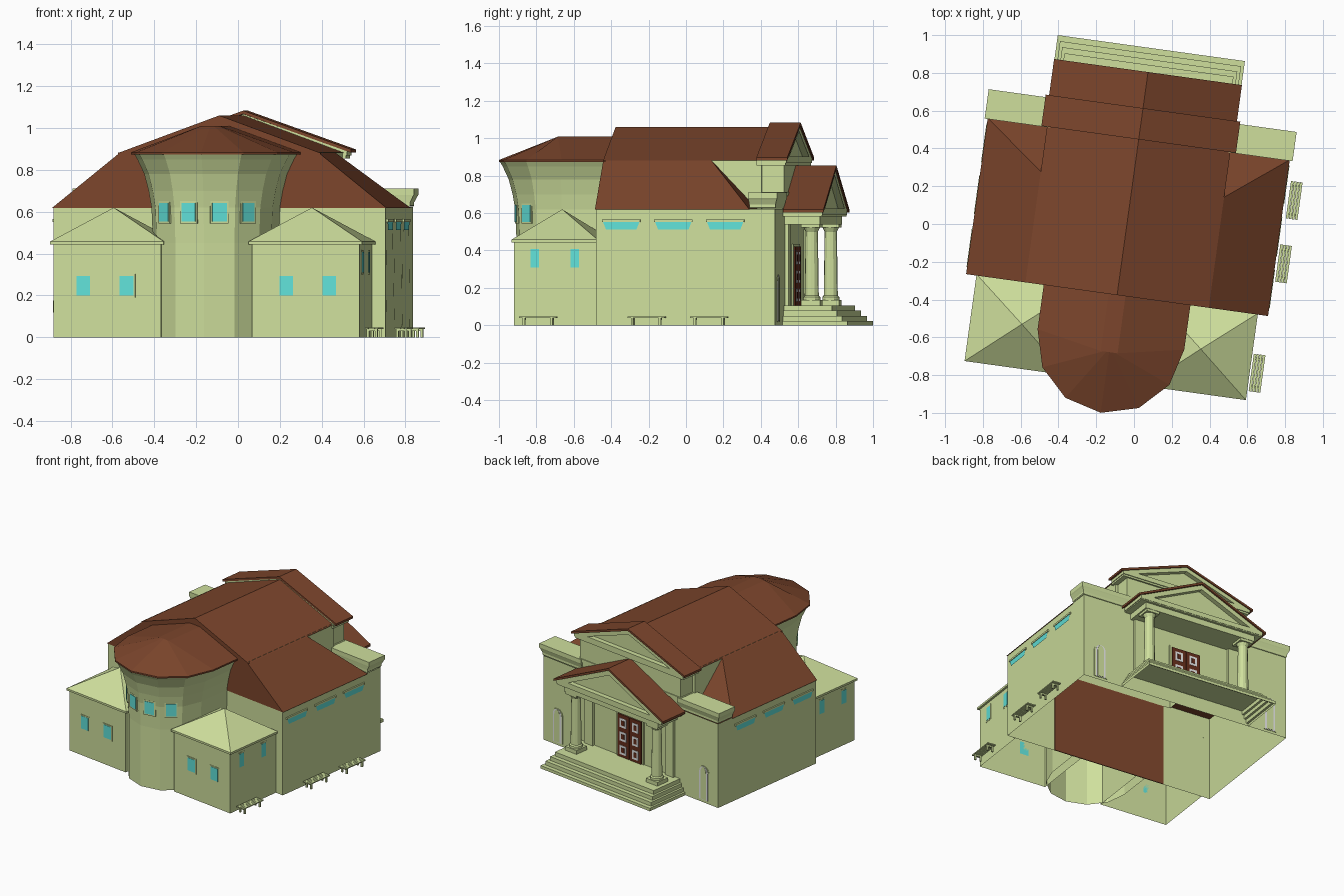
import bpy, math
from mathutils import Matrix, Vector

if "Cube" in bpy.data.objects:
    bpy.data.objects.remove(bpy.data.objects["Cube"])

# whole building is turned slightly about z
TURN = Matrix.Rotation(math.radians(-7.9), 4, 'Z') @ Matrix.Translation((-0.037, 0, 0))


def material(name, rgb):
    m = bpy.data.materials.new(name)
    m.diffuse_color = (*rgb, 1)
    m.use_nodes = True
    m.node_tree.nodes["Principled BSDF"].inputs["Base Color"].default_value = m.diffuse_color
    return m


GREEN = material("pale green plaster", (0.62, 0.74, 0.335))
ROOF = material("brown roof", (0.2, 0.06, 0.025))
BLUE = material("blue glass", (0.12, 0.76, 0.7))
DOOR = material("dark brown wood", (0.13, 0.027, 0.011))
WHITE = material("white trim", (0.9, 0.9, 0.9))


def mesh(name, verts, faces, mat):
    me = bpy.data.meshes.new(name)
    me.from_pydata([TURN @ Vector(v) for v in verts], [], faces)
    me.materials.append(mat)
    ob = bpy.data.objects.new(name, me)
    bpy.context.collection.objects.link(ob)
    return ob


def loft(name, rings, mat, bottom=True, top=True):
    n = len(rings[0])
    verts = [p for r in rings for p in r]
    faces = [(k * n + i, k * n + (i + 1) % n, (k + 1) * n + (i + 1) % n, (k + 1) * n + i)
             for k in range(len(rings) - 1) for i in range(n)]
    if bottom:
        faces.append(tuple(range(n))[::-1])
    if top:
        faces.append(tuple(range(len(verts) - n, len(verts))))
    return mesh(name, verts, faces, mat)


def rect(u0, u1, v0, v1, z):
    return [(u0, v0, z), (u1, v0, z), (u1, v1, z), (u0, v1, z)]


def box(name, u0, u1, v0, v1, z0, z1, mat=GREEN, **caps):
    u0, u1 = min(u0, u1), max(u0, u1)
    return loft(name, [rect(u0, u1, v0, v1, z0), rect(u0, u1, v0, v1, z1)], mat, **caps)


def extrude(name, profile, v0, v1, mat):
    # (u, z) profile pushed along v
    return loft(name, [[(u, v1, z) for u, z in profile], [(u, v0, z) for u, z in profile]], mat)


def gable_roof(name, w, v0, v1, ze, zr, t):
    extrude(name, [(-w, ze), (0, zr), (w, ze), (w, ze - t), (0, zr - t), (-w, ze - t)][::-1], v0, v1, ROOF)


def pediment(name, w, v0, v1, ze, zr, t):
    # recessed tympanum with raking frame
    h = zr - ze
    extrude(name + "_tympanum", [(-w, ze), (w, ze), (0, zr)], v0, v1 - 0.035, GREEN)
    for s in (-1, 1):
        bar = [(s * w, ze), (s * (w - t * w / h), ze), (0, zr - t), (0, zr)]
        extrude(name + "_raking_frame", bar if s < 0 else bar[::-1], v0, v1, GREEN)
    box(name + "_base_frame", -w, w, v0, v1, ze - 0.022, ze + 0.012)


# ---------- main hall: open below, brown roof masses ----------
box("hall_walls", -0.8, 0.8, -0.38, 0.585, 0, 0.622, bottom=False, top=False)
box("hall_inner_wall", -0.43, 0.43, -0.379, -0.374, 0, 0.88, ROOF)
box("nave_walls", -0.48, 0.48, -0.37, 0.47, 0.6, 0.885, bottom=False, top=False)
box("nave_front_gable_wall", -0.488, 0.488, -0.385, -0.372, 0.618, 0.882, ROOF)
extrude("nave_roof", [(-0.49, 0.88), (0.49, 0.88), (0, 1.06)], -0.385, 0.46, ROOF)
for s in (-1, 1):
    a, b = 0.482 * s, 0.807 * s
    f = [(0, 1, 2), (3, 5, 4), (0, 3, 4, 1), (1, 4, 5, 2), (2, 5, 3, 0)]
    mesh("aisle_roof", [(a, -0.385, 0.618), (b, -0.385, 0.618), (a, -0.385, 0.88),
                        (a, 0.45, 0.618), (b, 0.45, 0.618), (a, 0.2, 0.88)],
         f if s > 0 else [q[::-1] for q in f], ROOF)
    # high aisle windows with hoods, ribs between the bays
    for c in (-0.243, 0.038, 0.318):
        u = 0.8 * s
        q = [(u + 0.006 * s, c + dv, z) for dv, z in
             ((-0.082, 0.512), (0.082, 0.512), (0.098, 0.552), (-0.098, 0.552))]
        mesh("aisle_window", q, [(0, 1, 2, 3) if s > 0 else (3, 2, 1, 0)], BLUE)
        box("aisle_window_hood", u, u + 0.01 * s, c - 0.103, c + 0.103, 0.552, 0.565)
        for e in (-1, 1):
            p = [(c + e * 0.094, 0.515), (c + e * 0.1, 0.515), (c + e * 0.134, 0.05), (c + e * 0.13, 0.05)]
            mesh("bay_rib", [(u + 0.003 * s, v, z) for v, z in p],
                 [(0, 1, 2, 3) if s * e < 0 else (3, 2, 1, 0)], GREEN)


# ---------- apse with flared top ----------
def apse_ring(r, z, vb=-0.38, cv=-0.635):
    arc = [(r * math.sin(math.radians(a)), cv - r * math.cos(math.radians(a)), z) for a in range(-90, 91, 30)]
    return [(-r, vb, z)] + arc + [(r, vb, z)]


loft("apse_wall", [apse_ring(r, z) for r, z in
                   ((0.285, 0), (0.285, 0.45), (0.292, 0.62), (0.306, 0.7), (0.327, 0.78), (0.36, 0.85), (0.376, 0.877))],
     GREEN, bottom=False, top=False)
tip = [(-0.045, -0.38, 1.01)] + [(0.045 * k / 3, -0.69, 1.01) for k in range(-3, 4)] + [(0.045, -0.38, 1.01)]
loft("apse_roof", [apse_ring(0.392, 0.873, cv=-0.622), apse_ring(0.392, 0.884, cv=-0.622), tip], ROOF)
for a in (-45, -15, 15, 45):
    t = math.radians(a)
    out, side = Vector((math.sin(t), -math.cos(t), 0)), Vector((math.cos(t), math.sin(t), 0))
    for nm, w, z0, z1, d, m in (("apse_window_frame", 0.044, 0.543, 0.652, 0.288, GREEN),
                                ("apse_window", 0.035, 0.553, 0.643, 0.291, BLUE)):
        def ring(r):
            o = Vector((0, -0.635, 0)) + out * r
            return [o + side * x + Vector((0, 0, z)) for x, z in ((-w, z0), (w, z0), (w, z1), (-w, z1))]
        loft(nm, [ring(0.27), ring(d)], m)

# ---------- corner annexes with pyramid roofs ----------
for s in (-1, 1):
    box("annex_walls", 0.22 * s, 0.737 * s, -0.83, -0.38, 0, 0.447, bottom=False, top=False)
    box("annex_eave", 0.205 * s, 0.752 * s, -0.842, -0.38, 0.443, 0.458)
    e0, e1 = sorted((0.205 * s, 0.752 * s))
    mesh("annex_roof", rect(e0, e1, -0.842, -0.378, 0.458) + [(0.478 * s, -0.607, 0.62)],
         [(0, 1, 4), (1, 2, 4), (2, 3, 4), (3, 0, 4)], GREEN)
    for c in (0.385, 0.593):
        box("annex_front_frame", (c - 0.042) * s, (c + 0.042) * s, -0.833, -0.83, 0.19, 0.303)
        box("annex_front_window", (c - 0.033) * s, (c + 0.033) * s, -0.835, -0.83, 0.2, 0.294, BLUE)
    for c in (-0.72, -0.503):
        box("annex_side_frame", 0.737 * s, 0.739 * s, c - 0.03, c + 0.03, 0.3, 0.418)
        box("annex_side_window", 0.737 * s, 0.741 * s, c - 0.023, c + 0.023, 0.31, 0.408, BLUE)

# ---------- facade ----------
for s in (-1, 1):
    i0 = 0.44 * s
    rings = []
    for d, z in ((0.8, 0.625), (0.805, 0.63), (0.805, 0.645), (0.818, 0.672), (0.823, 0.68), (0.823, 0.71)):
        u0, u1 = sorted((i0, d * s))
        rings.append(rect(u0, u1, 0.449 - (d - 0.8) * 0.2, 0.586 + (d - 0.8) * 0.65, z))
    loft("facade_cornice", rings, GREEN)
    # arched side doors
    arch = [(-0.045, 0.02), (0.045, 0.02)] + [(0.045 * math.cos(math.radians(a)), 0.225 + 0.045 * math.sin(math.radians(a)))
                                             for a in range(0, 181, 30)]
    for nm, k, d, m in (("side_door_surround", 1.1, 0.588, GREEN), ("side_door_trim", 0.86, 0.59, WHITE),
                        ("side_door_leaf", 0.55, 0.592, GREEN)):
        extrude(nm, [(0.67 * s + u * k, 0.14 + (z - 0.14) * (0.9 + k * 0.1)) for u, z in arch], 0.58, d, m)
box("facade_upper_wall", -0.46, 0.46, 0.452, 0.588, 0.62, 0.87)
box("facade_upper_band", -0.47, 0.47, 0.448, 0.594, 0.69, 0.712)
box("upper_cornice", -0.495, 0.495, 0.445, 0.6, 0.855, 0.885)
pediment("upper_pediment", 0.5, 0.452, 0.606, 0.89, 1.066, 0.03)
gable_roof("upper_pediment_roof", 0.52, 0.447, 0.614, 0.898, 1.083, 0.016)

# main double door with framed panels
box("door_surround", -0.125, 0.125, 0.58, 0.592, 0.1, 0.435)
for s in (-1, 1):
    box("door_leaf", 0.003 * s, 0.108 * s, 0.585, 0.6, 0.105, 0.42, DOOR)
    for z in (0.16, 0.26, 0.36):
        box("door_panel_trim", 0.026 * s, 0.085 * s, 0.6, 0.602, z - 0.034, z + 0.034, WHITE)
        box("door_panel", 0.042 * s, 0.069 * s, 0.6, 0.604, z - 0.018, z + 0.018, DOOR)

# ---------- portico: hollow steps, two columns, beam, gable ----------
for i, z in enumerate((0.022, 0.05, 0.078, 0.107)):
    w, front = 0.5 - 0.016 * i, 0.935 - 0.03 * i
    box("step_riser", -w, w, 0.586, front, 0.022 + 0.028 * (i - 1) if i else 0, z, bottom=False, top=False)
    if i < 3:
        n = 0.016
        box("step_tread_front", -w, w, front - 0.03, front, z - 0.004, z)
        for s in (-1, 1):
            box("step_tread_side", s * w, s * (w - n), 0.586, front - 0.03, z - 0.004, z)
    else:
        box("portico_deck", -w, w, 0.586, front, z - 0.006, z)


def circle(u, v, r, z):
    return [(u + r * math.cos(math.tau * k / 12), v + r * math.sin(math.tau * k / 12), z) for k in range(12)]


for s in (-1, 1):
    u, v = 0.37 * s, 0.725
    box("column_plinth", u - 0.052, u + 0.052, v - 0.052, v + 0.052, 0.105, 0.135)
    loft("column", [circle(u, v, r, z) for r, z in
                    ((0.046, 0.135), (0.046, 0.15), (0.038, 0.158), (0.033, 0.5), (0.044, 0.522))], GREEN)
    box("column_capital", u - 0.05, u + 0.05, v - 0.05, v + 0.05, 0.522, 0.543)
    box("pilaster", u - 0.038, u + 0.038, 0.58, 0.605, 0.105, 0.543)
box("portico_beam", -0.43, 0.43, 0.58, 0.778, 0.54, 0.582)
box("portico_cornice", -0.475, 0.475, 0.58, 0.795, 0.582, 0.606)
pediment("portico_pediment", 0.48, 0.58, 0.798, 0.612, 0.836, 0.035)
gable_roof("portico_roof", 0.502, 0.588, 0.807, 0.62, 0.855, 0.016)

# ---------- benches along the right side ----------
for u, v in ((0.86, 0.24), (0.85, -0.10), (0.791, -0.693)):
    for k in range(4):
        c = u - 0.024 + 0.016 * k
        box("bench_slat", c - 0.007, c + 0.007, v - 0.1, v + 0.1, 0.04, 0.048)
    for e in (-0.075, 0.075):
        box("bench_crossbar", u - 0.026, u + 0.026, v + e - 0.006, v + e + 0.006, 0.03, 0.04)
        for d in (-0.02, 0.02):
            box("bench_leg", u + d - 0.006, u + d + 0.006, v + e - 0.006, v + e + 0.006, 0, 0.032)
